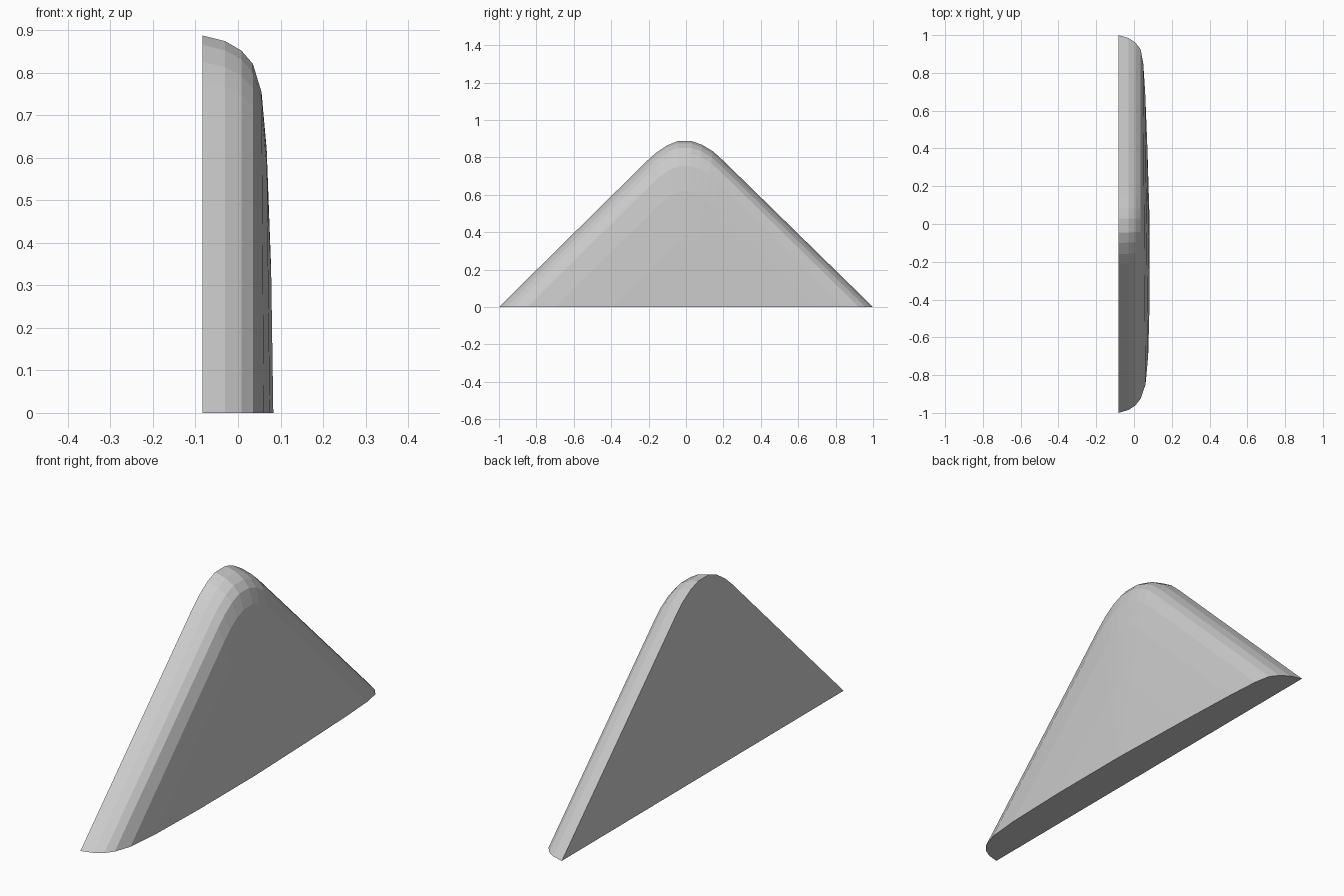
import bpy, bmesh

if "Cube" in bpy.data.objects:
    bpy.data.objects.remove(bpy.data.objects["Cube"])

# Outline of the flat back (y, z): a triangle with a rounded tip
outline = [(-1, 0), (-0.21, 0.78), (-0.16, 0.825), (-0.1, 0.865), (-0.045, 0.887),
           (0.03, 0.887), (0.085, 0.868), (0.145, 0.832), (0.2, 0.782), (1, 0)]

# Domed front: (scale of outline, x, sideways tilt)
layers = [(1, -0.083, 0), (0.985, -0.03, 0), (0.96, 0.008, 0), (0.925, 0.035, 0),
          (0.85, 0.055, 0.006), (0.7, 0.067, 0.008), (0.4, 0.077, 0.006)]

bm = bmesh.new()
rings = [[bm.verts.new((x - tilt * y, y * s, z * s)) for y, z in outline]
         for s, x, tilt in layers]
centre = bm.verts.new((0.083, 0, 0))

# Rounded rim and front
for a, b in zip(rings, rings[1:]):
    for i in range(len(outline) - 1):
        bm.faces.new((a[i], a[i + 1], b[i + 1], b[i]))
for p, q in zip(rings[-1], rings[-1][1:]):
    bm.faces.new((p, q, centre))

# Flat back and flat base
bm.faces.new(rings[0])
bm.faces.new([r[0] for r in rings] + [centre] + [r[-1] for r in reversed(rings)])
bmesh.ops.recalc_face_normals(bm, faces=bm.faces)

mesh = bpy.data.meshes.new("rounded_wedge")
bm.to_mesh(mesh)
bm.free()
wedge = bpy.data.objects.new("rounded_wedge", mesh)
bpy.context.collection.objects.link(wedge)
